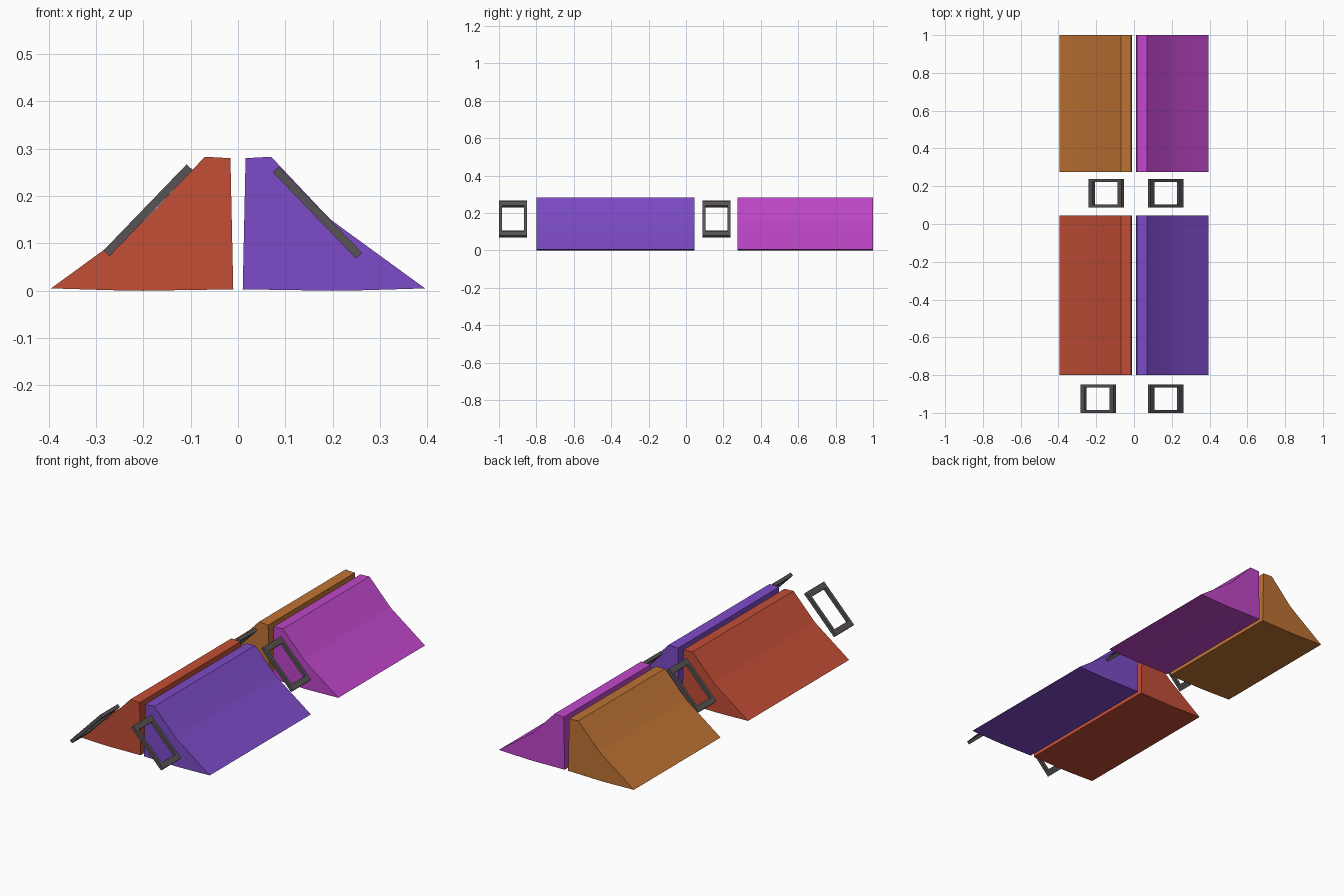
import bpy, bmesh, math

cube = bpy.data.objects.get("Cube")
if cube:
    bpy.data.objects.remove(cube, do_unlink=True)


def material(name, rgb):
    """Flat material from 0-255 display values."""
    lin = []
    for c in rgb:
        c /= 255
        lin.append(c / 12.92 if c <= 0.04045 else ((c + 0.055) / 1.055) ** 2.4)
    m = bpy.data.materials.new(name)
    m.use_nodes = True
    m.diffuse_color = (*lin, 1)
    b = m.node_tree.nodes["Principled BSDF"]
    b.inputs["Base Color"].default_value = (*lin, 1)
    b.inputs["Roughness"].default_value = 0.8
    return m


RED = material("brick red", (195, 78, 54))
PURPLE = material("violet", (125, 75, 199))
ORANGE = material("ochre orange", (190, 115, 51))
MAGENTA = material("magenta", (192, 71, 202))
GRAY = material("dark gray", (88, 83, 86))


def finish(name, bm, mat):
    bmesh.ops.recalc_face_normals(bm, faces=bm.faces)
    me = bpy.data.meshes.new(name)
    bm.to_mesh(me)
    bm.free()
    me.materials.append(mat)
    ob = bpy.data.objects.new(name, me)
    bpy.context.collection.objects.link(ob)
    bpy.ops.object.select_all(action='DESELECT')
    ob.select_set(True)
    bpy.context.view_layer.objects.active = ob
    return ob


# Bank cross-section: steep inner wall, narrow crest, slope easing outwards
PROFILE = [(0.01, 0.003), (0.016, 0.28), (0.07, 0.283), (0.185, 0.161),
           (0.20, 0.147), (0.395, 0.005), (0.26, 0.001), (0.20, 0.0), (0.14, 0.001)]


def bank(name, side, y0, y1, mat):
    bm = bmesh.new()
    face = bm.faces.new([bm.verts.new((side * x, y0, z)) for x, z in PROFILE])
    ext = bmesh.ops.extrude_face_region(bm, geom=[face])
    verts = [v for v in ext["geom"] if isinstance(v, bmesh.types.BMVert)]
    bmesh.ops.translate(bm, verts=verts, vec=(0, y1 - y0, 0))
    finish(name, bm, mat)
    bpy.ops.object.shade_smooth_by_angle(angle=math.radians(25))


# Tilted rectangular frame: an open ring extruded through its thickness
def frame(name, side, x, y, z, mat=GRAY):
    length, width, thick = 0.253, 0.15, 0.0175
    hole_l, hole_w = 0.192, 0.117
    bm = bmesh.new()
    corners = [(-0.5, -0.5), (0.5, -0.5), (0.5, 0.5), (-0.5, 0.5)]
    outer = [bm.verts.new((a * length, b * width, -thick / 2)) for a, b in corners]
    inner = [bm.verts.new((a * hole_l, b * hole_w, -thick / 2)) for a, b in corners]
    ring = []
    for i in range(4):
        j = (i + 1) % 4
        ring.append(bm.faces.new((outer[i], outer[j], inner[j], inner[i])))
    ext = bmesh.ops.extrude_face_region(bm, geom=ring)
    verts = [v for v in ext["geom"] if isinstance(v, bmesh.types.BMVert)]
    bmesh.ops.translate(bm, verts=verts, vec=(0, 0, thick))
    ob = finish(name, bm, mat)
    ob.location = (x, y, z)
    ob.rotation_euler = (0, side * math.radians(46), 0)


# Four banks
bank("front_right_bank", -1, -0.80, 0.045, RED)
bank("front_left_bank", 1, -0.80, 0.045, PURPLE)
bank("back_right_bank", -1, 0.275, 1.0, ORANGE)
bank("back_left_bank", 1, 0.275, 1.0, MAGENTA)

# Four frames leaning along the slopes
frame("front_right_frame", -1, -0.19, -0.925, 0.17)
frame("front_left_frame", 1, 0.168, -0.925, 0.165)
frame("middle_right_frame", -1, -0.147, 0.163, 0.17)
frame("middle_left_frame", 1, 0.168, 0.163, 0.165)
